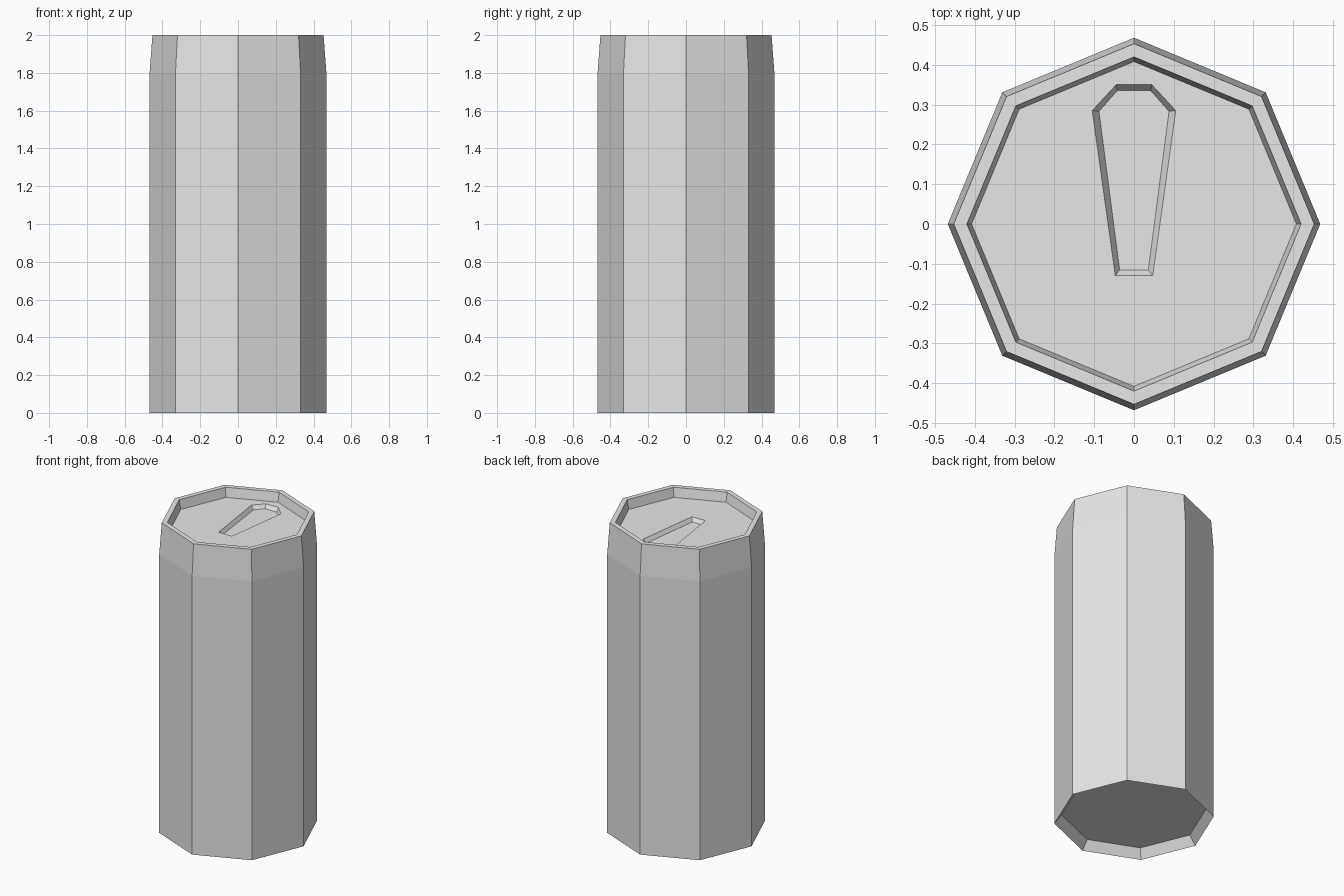
import bpy
import bmesh
from math import cos, sin, tau

SIDES = 8
LID_Z = 1.94

cube = bpy.data.objects.get("Cube")
if cube:
    bpy.data.objects.remove(cube, do_unlink=True)

# Single bare metal colour
metal = bpy.data.materials.new("light_grey_metal")
metal.use_nodes = True
grey = (0.8, 0.8, 0.8, 1)
metal.diffuse_color = grey
metal.node_tree.nodes["Principled BSDF"].inputs["Base Color"].default_value = grey

bm = bmesh.new()


def ring(points, z):
    return [bm.verts.new((x, y, z)) for x, y in points]


def octagon(radius):
    return [(radius * cos(tau * i / SIDES), radius * sin(tau * i / SIDES))
            for i in range(SIDES)]


def bridge(a, b):
    n = len(a)
    for i in range(n):
        j = (i + 1) % n
        bm.faces.new((a[i], a[j], b[j], b[i]))


def loop_edges(loop):
    pairs = zip(loop, loop[1:] + loop[:1])
    return [bm.edges.get(p) or bm.edges.new(p) for p in pairs]


def mirrored(half):
    return half + [(-x, y) for x, y in reversed(half)]


# Can wall: hollow base, straight side, tapered shoulder, rim, sunken lid edge
profile = [(0.426, 0.057), (0.468, 0), (0.468, 1.8),
           (0.453, 2), (0.42, 2), (0.408, LID_Z)]
rings = [ring(octagon(r), z) for r, z in profile]
for lower, upper in zip(rings, rings[1:]):
    bridge(lower, upper)
bm.faces.new(rings[0])

# Opening: shallow tapered well pressed into the lid
well_top = ring(mirrored([(0.047, -0.13), (0.105, 0.285), (0.045, 0.35)]), LID_Z)
well_floor = ring(mirrored([(0.036, -0.115), (0.088, 0.283), (0.042, 0.335)]),
                  LID_Z - 0.025)
bridge(well_top, well_floor)
bm.faces.new(well_floor)

# Flat lid surface around the well
bmesh.ops.triangle_fill(bm, use_beauty=True, normal=(0, 0, 1),
                        edges=loop_edges(rings[-1]) + loop_edges(well_top))

bmesh.ops.recalc_face_normals(bm, faces=bm.faces[:])
mesh = bpy.data.meshes.new("can")
bm.to_mesh(mesh)
bm.free()
mesh.materials.append(metal)
can = bpy.data.objects.new("can", mesh)
bpy.context.collection.objects.link(can)
